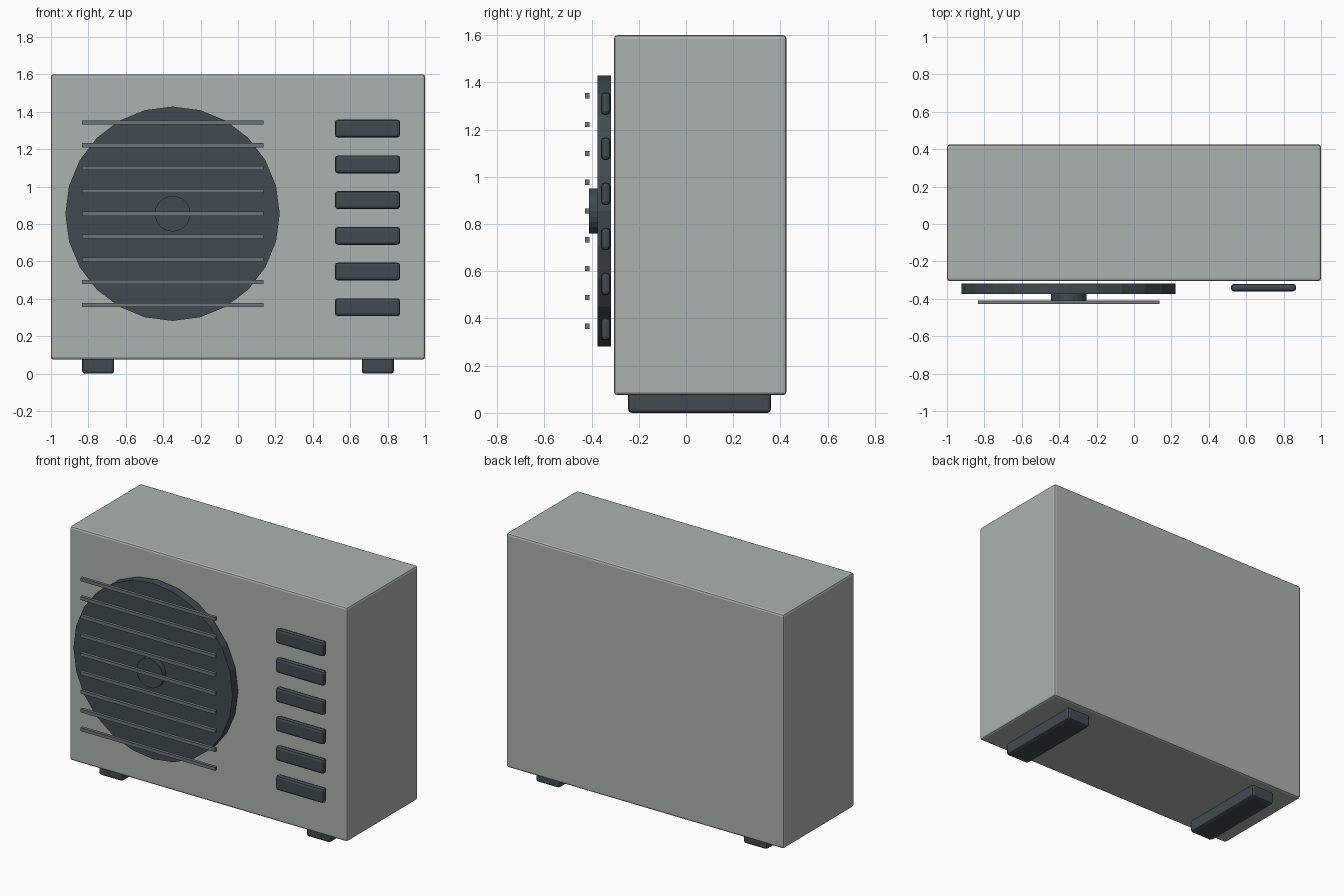
import bpy
import bmesh
from math import radians
from mathutils import Matrix, Vector

old = bpy.data.objects.get("Cube")
if old:
    bpy.data.objects.remove(old, do_unlink=True)


def material(name, rgb):
    mat = bpy.data.materials.new(name)
    mat.use_nodes = True
    colour = (*rgb, 1)
    mat.diffuse_color = colour
    mat.node_tree.nodes["Principled BSDF"].inputs["Base Color"].default_value = colour
    return mat


def finish(name, bm, mat):
    mesh = bpy.data.meshes.new(name)
    bm.to_mesh(mesh)
    bm.free()
    mesh.materials.append(mat)
    obj = bpy.data.objects.new(name, mesh)
    bpy.context.collection.objects.link(obj)
    return obj


def box(name, low, high, mat, bevel=0):
    low, high = Vector(low), Vector(high)
    centre = (low + high) / 2
    bm = bmesh.new()
    bmesh.ops.create_cube(bm, size=1)
    bmesh.ops.scale(bm, vec=high - low, verts=bm.verts)
    bmesh.ops.translate(bm, vec=centre, verts=bm.verts)
    obj = finish(name, bm, mat)
    if bevel:
        mod = obj.modifiers.new("rounded_edges", "BEVEL")
        mod.width = bevel
        mod.segments = 2
    return obj


def disc(name, radius, front, back, sides, mat):
    """Flat cylinder facing the front, on the fan axis."""
    bm = bmesh.new()
    place = Matrix.Translation((FAN_X, (front + back) / 2, FAN_Z)) @ Matrix.Rotation(radians(90), 4, "X")
    bmesh.ops.create_cone(bm, cap_ends=True, segments=sides, radius1=radius,
                          radius2=radius, depth=back - front, matrix=place)
    return finish(name, bm, mat)


FAN_X, FAN_Z = -0.35, 0.855
shell = material("pale_grey", (0.41, 0.45, 0.43))
dark = material("dark_slate", (0.053, 0.071, 0.083))
metal = material("mid_grey", (0.155, 0.175, 0.19))

# Main casing
box("casing", (-1, -0.305, 0.075), (1, 0.425, 1.6), shell, 0.014)

# Feet
for side, x in (("right", -0.748), ("left", 0.748)):
    box(side + "_foot", (x - 0.086, -0.245, 0), (x + 0.086, 0.36, 0.09), dark, 0.015)

# Fan disc and hub
disc("fan_disc", 0.573, -0.375, -0.318, 24, dark)
disc("fan_hub", 0.095, -0.41, -0.365, 24, dark)

# Horizontal guard bars across the fan
for i in range(9):
    z = FAN_Z + (i - 4) * 0.122
    box(f"guard_bar_{i + 1}", (-0.835, -0.428, z - 0.011), (0.135, -0.408, z + 0.011), metal)

# Vent slats beside the fan
for i in range(6):
    z = 0.355 + i * 0.191
    box(f"vent_slat_{i + 1}", (0.518, -0.36, z - 0.048), (0.867, -0.32, z + 0.048), dark, 0.016)
